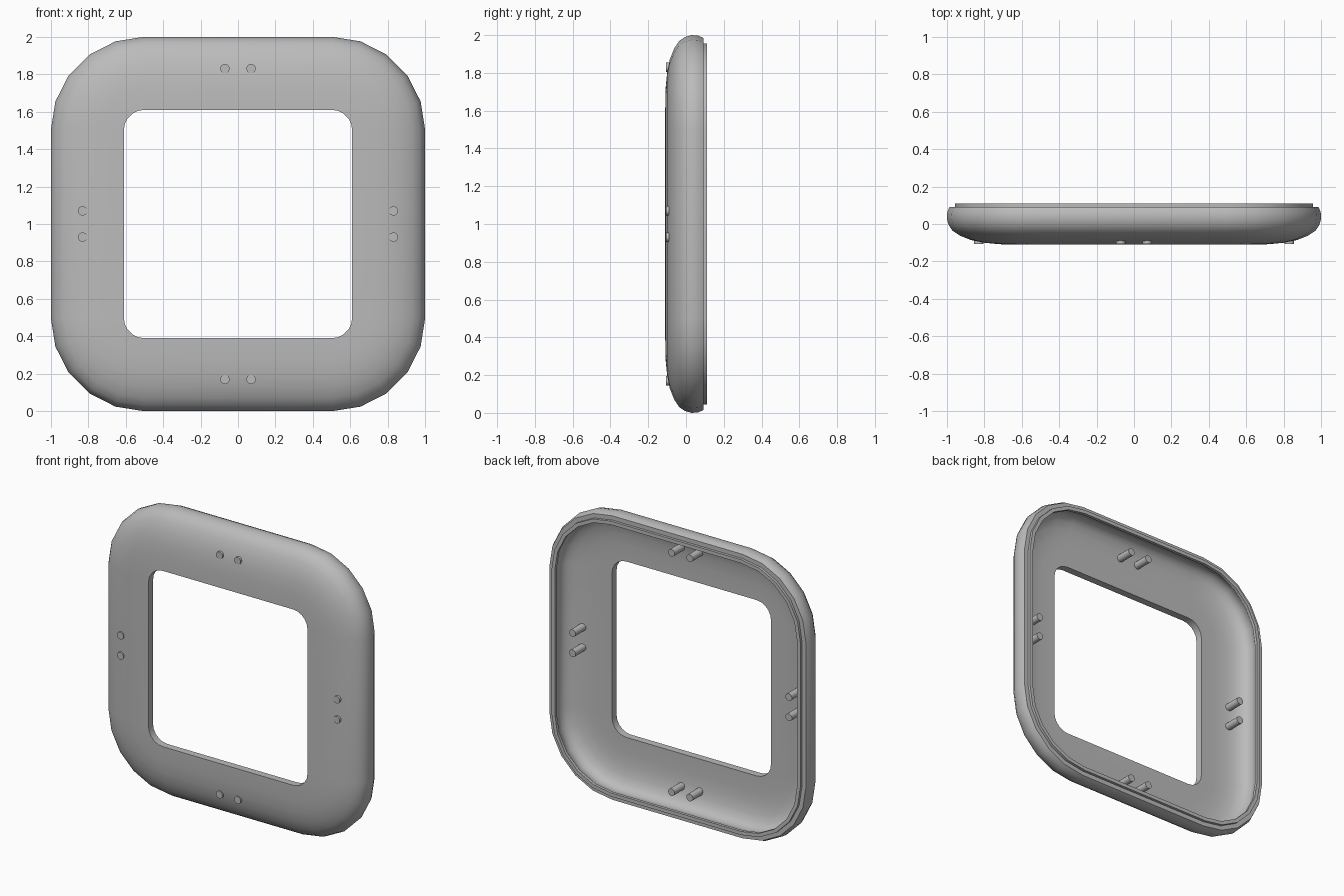
import bpy, bmesh, math
from mathutils import Matrix, Vector

cube = bpy.data.objects.get("Cube")
if cube:
    bpy.data.objects.remove(cube, do_unlink=True)

grey = bpy.data.materials.new("satin grey")
grey.use_nodes = True
colour = (0.5, 0.5, 0.5, 1)
grey.diffuse_color = colour
grey.node_tree.nodes["Principled BSDF"].inputs["Base Color"].default_value = colour

CORNER = 0.5      # corner centres, shared by every ring
STEPS = 5         # facets per corner


def finish(bm, name):
    bmesh.ops.recalc_face_normals(bm, faces=bm.faces)
    mesh = bpy.data.meshes.new(name)
    bm.to_mesh(mesh)
    bm.free()
    mesh.materials.append(grey)
    obj = bpy.data.objects.new(name, mesh)
    bpy.context.collection.objects.link(obj)
    bpy.ops.object.select_all(action='DESELECT')
    obj.select_set(True)
    bpy.context.view_layer.objects.active = obj
    bpy.ops.object.shade_smooth_by_angle(angle=math.radians(32))
    return obj


def ring(bm, half, y):
    """Rounded square of the given half width, standing upright at depth y."""
    verts = []
    for quarter in range(4):
        a0 = quarter * math.pi / 2
        cx = CORNER * (1 if quarter in (0, 3) else -1)
        cz = CORNER * (1 if quarter in (0, 1) else -1)
        for i in range(STEPS + 1):
            a = a0 + i / STEPS * math.pi / 2
            r = half - CORNER
            verts.append(bm.verts.new((cx + r * math.cos(a), y, 1 + cz + r * math.sin(a))))
    return verts


# Hollow frame: closed wall section (half width, depth) swept round the square
section = [
    (0.61, -0.06), (0.61, -0.11), (0.72, -0.108), (0.80, -0.1), (0.87, -0.086),
    (0.93, -0.062), (0.97, -0.035), (0.99, -0.005), (1.0, 0.03), (0.997, 0.065),
    (0.985, 0.092), (0.955, 0.092), (0.955, 0.11), (0.93, 0.11), (0.93, 0.09),
    (0.945, 0.07), (0.95, 0.03), (0.938, 0.0), (0.915, -0.022), (0.87, -0.042),
    (0.80, -0.055), (0.72, -0.06),
]
bm = bmesh.new()
rings = [ring(bm, *point) for point in section]
for a, b in zip(rings, rings[1:] + rings[:1]):
    n = len(a)
    for i in range(n):
        j = (i + 1) % n
        bm.faces.new((a[i], a[j], b[j], b[i]))
finish(bm, "frame_shell")

# Pairs of locating pegs in the middle of each side
PEG_FRONT, PEG_BACK = -0.106, 0.06
for side, angle in (("top", 0), ("left", 90), ("bottom", 180), ("right", 270)):
    bm = bmesh.new()
    turn = Matrix.Rotation(math.radians(angle), 4, 'Y')
    for x in (-0.07, 0.07):
        spot = turn @ Vector((x, (PEG_FRONT + PEG_BACK) / 2, 0.83)) + Vector((0, 0, 1))
        bmesh.ops.create_cone(
            bm, cap_ends=True, segments=20, radius1=0.025, radius2=0.025,
            depth=PEG_BACK - PEG_FRONT,
            matrix=Matrix.Translation(spot) @ Matrix.Rotation(math.pi / 2, 4, 'X'))
    finish(bm, side + "_pegs")
